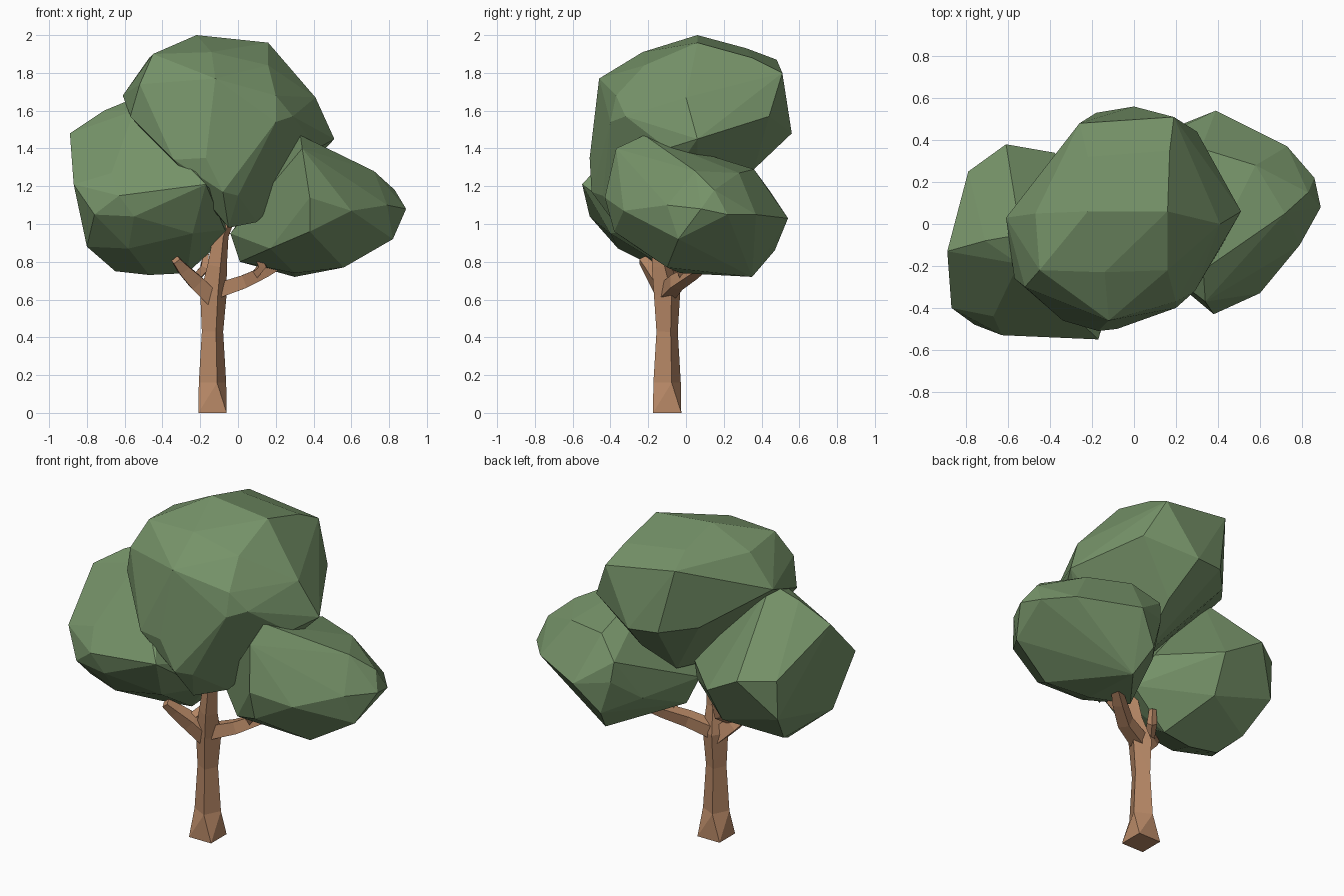
import bpy
import bmesh
from math import radians
from mathutils import Vector

cube = bpy.data.objects.get("Cube")
if cube:
    bpy.data.objects.remove(cube, do_unlink=True)


def make_material(name, colour):
    material = bpy.data.materials.new(name)
    material.use_nodes = True
    material.diffuse_color = (*colour, 1)
    material.node_tree.nodes["Principled BSDF"].inputs["Base Color"].default_value = (*colour, 1)
    return material


leaf_green = make_material("leaf green", (0.18, 0.29, 0.14))
bark_brown = make_material("bark brown", (0.48, 0.25, 0.135))


def finish(name, bm, material):
    """Turn a bmesh into a flat-shaded object with one material."""
    bmesh.ops.recalc_face_normals(bm, faces=bm.faces)
    mesh = bpy.data.meshes.new(name)
    bm.to_mesh(mesh)
    bm.free()
    mesh.materials.append(material)
    obj = bpy.data.objects.new(name, mesh)
    bpy.context.collection.objects.link(obj)
    return obj


def foliage(name, corners):
    """Faceted leaf mass: a convex hull over its corners, given in hundredths."""
    bm = bmesh.new()
    for corner in corners:
        bm.verts.new(Vector(corner) / 100)
    hull = bmesh.ops.convex_hull(bm, input=bm.verts)
    loose = {v for v in hull["geom_interior"] if isinstance(v, bmesh.types.BMVert)}
    bmesh.ops.delete(bm, geom=list(loose), context="VERTS")
    bmesh.ops.dissolve_limit(bm, angle_limit=radians(6), verts=bm.verts, edges=bm.edges)
    return finish(name, bm, leaf_green)


def limb(name, path, twisted=False):
    """Square-sectioned limb along a path of (x, y, z, half width) in hundredths."""
    bm = bmesh.new()
    points = [Vector(p[:3]) / 100 for p in path]
    rings = []
    for i, point in enumerate(points):
        along = points[min(i + 1, len(points) - 1)] - points[max(i - 1, 0)]
        along.normalize()
        # Sections lie across the limb, squared up to the y axis
        side = Vector((0, 1, 0)).cross(along).normalized()
        front = along.cross(side)
        if twisted and i == 0:
            side, front = Vector((1, 0, 0)), Vector((0, 1, 0))
        elif twisted:
            # Above a square foot the section is turned
            side, front = (side * 2 - front).normalized(), (front * 2 + side).normalized()
        half = path[i][3] / 100
        rings.append([bm.verts.new(point + half * (side * a + front * b))
                      for a, b in ((-1, -1), (1, -1), (1, 1), (-1, 1))])
    for low, high in zip(rings, rings[1:]):
        for k in range(4):
            n = (k + 1) % 4
            bm.faces.new((low[k], low[n], high[n], high[k]))
    bm.faces.new(rings[0][::-1])
    bm.faces.new(rings[-1])
    if twisted:
        bmesh.ops.triangulate(bm, faces=bm.faces)
    return finish(name, bm, bark_brown)


# Trunk and the limbs that fork from it
limb("trunk", [(-13.5, -10, 0, 7.5), (-13.5, -10, 16, 5.4), (-13.5, -10, 43, 4.2),
               (-13, -10, 63, 5.2), (-11, -13, 78, 3.8), (-9, -14, 94, 3),
               (-5, -14, 103, 2.5)], twisted=True)
limb("left_branch", [(-13, -10, 60, 4), (-22, -14, 69, 4), (-29, -19, 76, 3), (-33, -23, 81, 2)])
limb("left_twig", [(-23, -14, 71, 2), (-18, -6, 76, 2), (-17, -4, 84, 1.5)])
limb("right_branch", [(-13, -10, 64, 4), (2, -5, 69, 3.5), (13, 3, 74, 3), (23, 11, 79, 2)])
limb("right_twig", [(8, -1, 72, 2), (13, -4, 78, 2), (8, -8, 88, 1.5)])

# Tall middle crown
foliage("top_foliage", [
    (-22, 6, 200), (16, 6, 196), (17, 35, 188), (19, 51, 180), (-26, 48, 187), (-22, 32, 193),
    (-47, 5, 188), (-61, 3, 168), (-45, -22, 190), (-14, -23, 191), (16, -22, 184),
    (20, -37, 168), (-12, -46, 177), (-52, -30, 174), (-57, -26, 157), (-34, -46, 134),
    (-17, -51, 135), (-8, -50, 117), (0, -44, 115), (20, -40, 154), (29, -32, 157),
    (41, 0, 167), (51, 6, 145), (42, -10, 140), (0, 56, 148), (-18, 53, 149), (30, 44, 157),
    (5, 36, 129), (-34, 36, 150), (-5, -36, 98), (10, -24, 101), (2, 6, 104)])

# Lower crown on the left of the front
foliage("lower_foliage_a", [
    (-89, -13, 148), (-71, -8, 160), (-54, -5, 167), (-55, -19, 160), (-67, -44, 127),
    (-87, -40, 121), (-63, -53, 115), (-17, -55, 121), (-76, -48, 105), (-55, -51, 104),
    (-80, -28, 88), (-58, -36, 87), (-65, -6, 75), (-47, -8, 73), (-27, -6, 74),
    (-24, -40, 95), (-85, 5, 120), (-79, 25, 125), (-79, 24, 101), (-61, 38, 125),
    (-38, 34, 112), (-58, 24, 138), (-40, 22, 90), (-72, 8, 82), (-4, -5, 95), (-10, 6, 112),
    (-7, -22, 97), (-10, -24, 113)])

# Lower crown on the right of the front
foliage("lower_foliage_b", [
    (33, -22, 147), (45, -16, 138), (34, -37, 140), (38, -43, 114), (28, -34, 118),
    (72, 5, 128), (83, 15, 118), (89, 8, 108), (86, 22, 105), (82, -4, 92), (73, 37, 105),
    (39, 54, 103), (58, 28, 127), (56, -10, 77), (60, -33, 107), (38, -38, 96), (30, 35, 72),
    (30, -3, 74), (25, 47, 86), (10, 28, 92), (19, 46, 106), (18, 44, 118), (1, -2, 80),
    (-4, -8, 95), (17, -25, 87), (43, 10, 74), (32, 36, 129), (79, -10, 110)])
